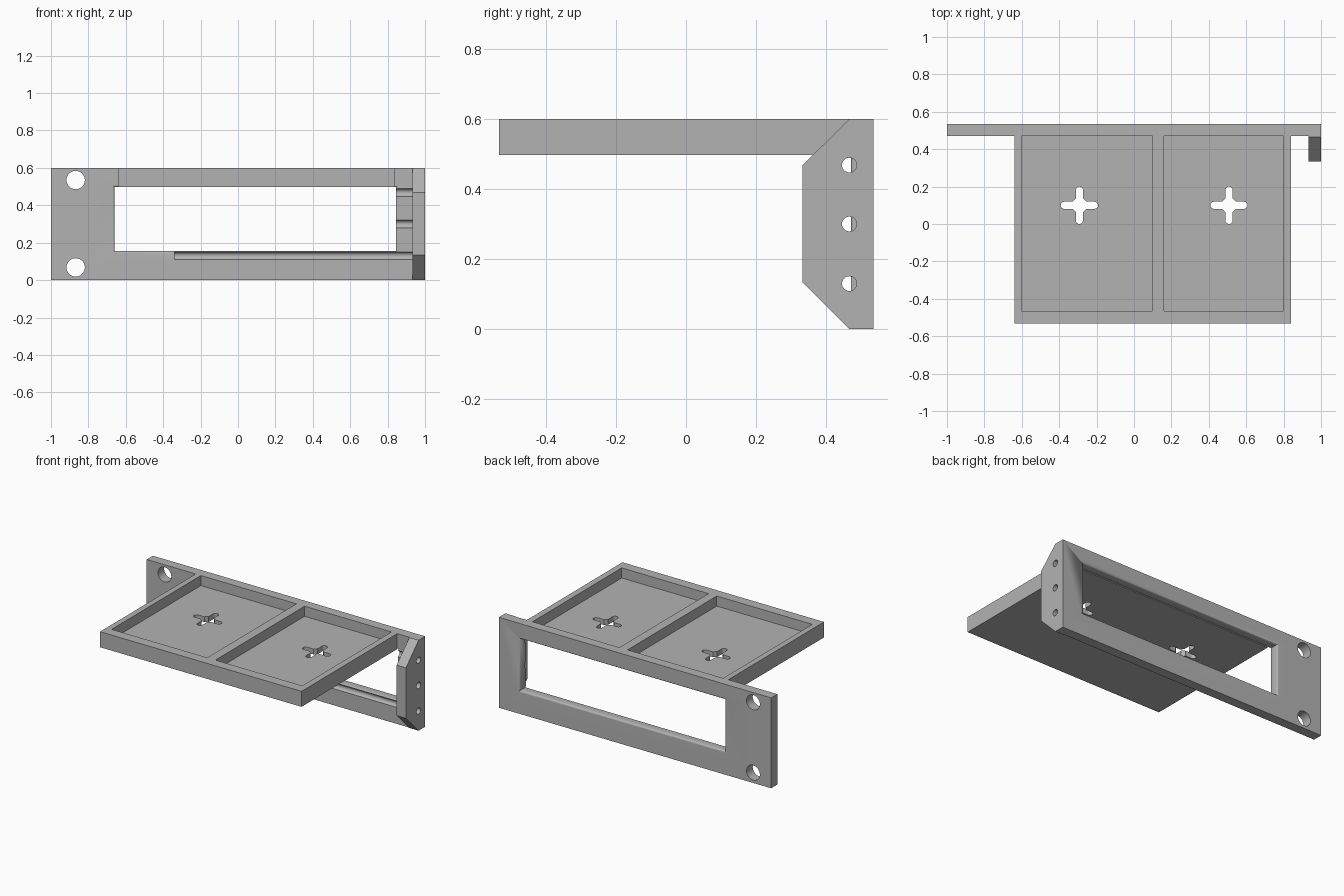
import bpy, bmesh, math
from mathutils import Matrix, Vector

default = bpy.data.objects.get("Cube")
if default:
    bpy.data.objects.remove(default, do_unlink=True)

# One plain grey for the whole bracket
grey = bpy.data.materials.new("plain grey")
grey.use_nodes = True
COLOUR = (0.45, 0.45, 0.45, 1)
grey.diffuse_color = COLOUR
grey.node_tree.nodes["Principled BSDF"].inputs["Base Color"].default_value = COLOUR


def finish(name, bm):
    mesh = bpy.data.meshes.new(name)
    bmesh.ops.recalc_face_normals(bm, faces=bm.faces)
    bm.to_mesh(mesh)
    bm.free()
    mesh.materials.append(grey)
    obj = bpy.data.objects.new(name, mesh)
    bpy.context.collection.objects.link(obj)
    return obj


def box(name, x, y, z):
    bm = bmesh.new()
    bmesh.ops.create_cube(bm, size=1)
    for v in bm.verts:
        v.co = Vector(r[0] if c < 0 else r[1] for c, r in zip(v.co, (x, y, z)))
    return finish(name, bm)


def cylinder(name, centre, radius, length, axis, sides=32):
    turn = {"x": Matrix.Rotation(math.pi / 2, 4, "Y"),
            "y": Matrix.Rotation(math.pi / 2, 4, "X"),
            "z": Matrix()}[axis]
    bm = bmesh.new()
    bmesh.ops.create_cone(bm, cap_ends=True, segments=sides, radius1=radius, radius2=radius,
                          depth=length, matrix=Matrix.Translation(centre) @ turn)
    return finish(name, bm)


def extrude_x(name, profile, x0, x1):
    bm = bmesh.new()
    face = bm.faces.new([bm.verts.new((x0, y, z)) for y, z in profile])
    moved = bmesh.ops.extrude_face_region(bm, geom=[face])["geom"]
    bmesh.ops.translate(bm, vec=(x1 - x0, 0, 0),
                        verts=[g for g in moved if isinstance(g, bmesh.types.BMVert)])
    return finish(name, bm)


def cut(target, cutters):
    bpy.context.view_layer.objects.active = target
    for cutter in cutters:
        cutter.hide_render = True
        mod = target.modifiers.new("cut", "BOOLEAN")
        mod.operation, mod.solver, mod.object = "DIFFERENCE", "EXACT", cutter
        bpy.ops.object.modifier_apply(modifier=mod.name)
        bpy.data.objects.remove(cutter, do_unlink=True)


FRONT, BACK = 0.47, 0.535
LEFT, RIGHT, LOW, HIGH = -0.66, 0.845, 0.155, 0.497
DRILL_HEIGHTS = (0.13, 0.30, 0.468)


def side_drills():
    return [cylinder("drill", (0.38, 0.466, z), 0.021, 1.44, "x") for z in DRILL_HEIGHTS]


# Faceplate with a window
faceplate = box("faceplate", (-1, 1), (FRONT, BACK), (0, 0.6))
cut(faceplate, [box("window", (LEFT, RIGHT), (0.4, 0.6), (LOW, HIGH))])

# Rounded rims along the window
bm = bmesh.new()
bm.from_mesh(faceplate.data)
rims = []
for e in bm.edges:
    a, b = (v.co for v in e.verts)
    on = lambda i, value: abs(a[i] - value) < 1e-3 and abs(b[i] - value) < 1e-3
    inside = all(-0.9 < p.x < 0.9 and 0.1 < p.z < 0.55 for p in (a, b))
    if inside and (on(1, FRONT) or on(1, BACK)) and (on(0, LEFT) or on(2, LOW) or on(2, HIGH)):
        rims.append(e)
bmesh.ops.bevel(bm, geom=rims, offset=0.012, segments=4, profile=0.5, affect="EDGES")
bm.to_mesh(faceplate.data)
bm.free()

# Mounting holes and the side drill grooves
holes = [cylinder("hole", (-0.868, 0.5, z), 0.049, 0.3, "y", 48) for z in (0.068, 0.535)]
cut(faceplate, holes + side_drills())

# Side flange with chamfered corners and three holes
side_flange = extrude_x("side_flange", [(FRONT, 0), (0.466, 0), (0.333, 0.133), (0.333, 0.468),
                                        (0.466, 0.6), (FRONT, 0.6)], 0.932, 1)
cut(side_flange, side_drills())

# Tray with two pockets, each with a cross-shaped slot
tray = box("tray", (-0.64, 0.84), (-0.533, FRONT), (0.497, 0.6))
for x0, x1, cx in ((-0.602, 0.1, -0.292), (0.16, 0.798, 0.508)):
    cut(tray, [box("pocket", (x0, x1), (-0.465, 0.5), (0.533, 0.7))])
    cy, half, reach = 0.1, 0.019, 0.081
    slots = [box("slot", (cx - reach, cx + reach), (cy - half, cy + half), (0.4, 0.7)),
             box("slot", (cx - half, cx + half), (cy - reach, cy + reach), (0.4, 0.7)),
             cylinder("slot_centre", (cx, cy, 0.55), 0.056, 0.3, "z", 4)]
    for dx, dy in ((1, 0), (-1, 0), (0, 1), (0, -1)):
        slots.append(cylinder("slot_end", (cx + dx * reach, cy + dy * reach, 0.55),
                              half, 0.3, "z", 16))
    cut(tray, slots)

# Smooth the round parts and keep the edges crisp
for obj in (faceplate, side_flange, tray):
    bpy.ops.object.select_all(action="DESELECT")
    obj.select_set(True)
    bpy.context.view_layer.objects.active = obj
    bpy.ops.object.shade_smooth_by_angle(angle=math.radians(30))
